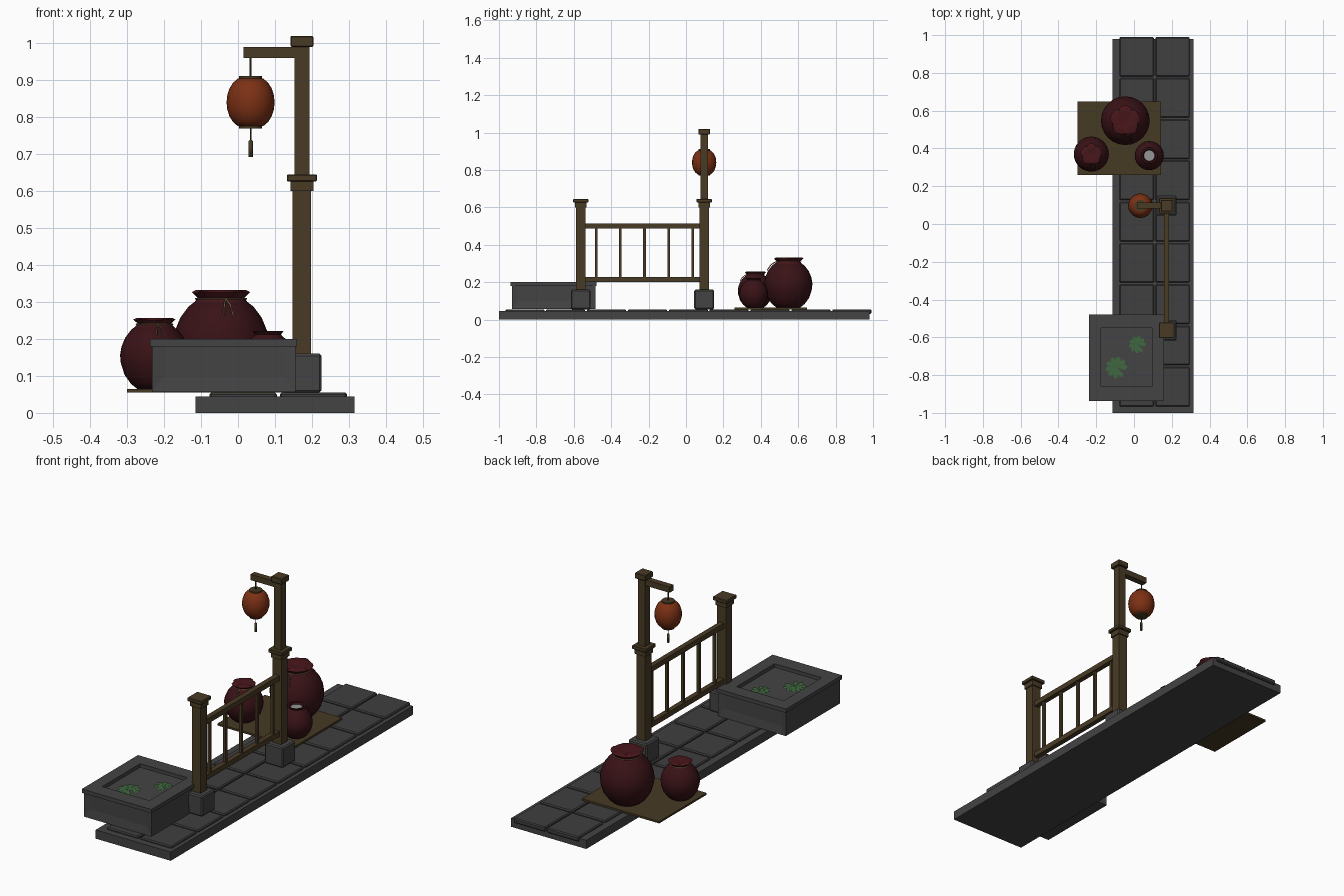
import bpy
import bmesh
from math import pi, sin, cos
from mathutils import Vector

cube = bpy.data.objects.get("Cube")
if cube:
    bpy.data.objects.remove(cube, do_unlink=True)


def material(name, r, g, b):
    m = bpy.data.materials.new(name)
    m.use_nodes = True
    m.diffuse_color = (r, g, b, 1)
    m.node_tree.nodes["Principled BSDF"].inputs["Base Color"].default_value = (r, g, b, 1)
    return m


STONE = material("grey stone", .057, .057, .058)
PAVING = material("paving stone", .05, .05, .05)
WOOD = material("brown wood", .066, .044, .018)
MAT = material("mat wood", .06, .042, .017)
CLAY = material("dark red clay", .04, .006, .008)
CLOTH = material("red cloth", .065, .008, .011)
PAPER = material("orange paper", .2, .03, .007)
LEAF = material("leaf green", .05, .14, .05)
ROPE = material("tan rope", .2, .13, .06)
PALE = material("pale grey", .3, .3, .3)


def finish(name, bm, mat, smooth=False, bevel=0):
    bmesh.ops.recalc_face_normals(bm, faces=bm.faces)
    mesh = bpy.data.meshes.new(name)
    bm.to_mesh(mesh)
    bm.free()
    mesh.materials.append(mat)
    ob = bpy.data.objects.new(name, mesh)
    bpy.context.collection.objects.link(ob)
    if bevel:
        mod = ob.modifiers.new("soft edges", "BEVEL")
        mod.width = bevel
        mod.segments = 1
    if smooth:
        bpy.ops.object.select_all(action="DESELECT")
        ob.select_set(True)
        bpy.context.view_layer.objects.active = ob
        bpy.ops.object.shade_smooth_by_angle(angle=pi / 4)
    return ob


def box_mesh(low, high):
    bm = bmesh.new()
    bmesh.ops.create_cube(bm, size=1)
    low, high = Vector(low), Vector(high)
    for v in bm.verts:
        v.co = (low + high) / 2 + v.co * (high - low)
    return bm


def box(name, low, high, mat, bevel=0):
    return finish(name, box_mesh(low, high), mat, bevel=bevel)


def block(name, x, y, half, z0, z1, mat, bevel=0):
    return box(name, (x - half, y - half, z0), (x + half, y + half, z1), mat, bevel)


def lathe(name, x, y, profile, mat, sides=20, frill=0):
    # frill ripples the radius and height of the outermost ring
    bm = bmesh.new()
    rings = []
    widest = max(r for r, z in profile)
    for r, z in profile:
        ring = []
        for i in range(sides):
            a = 2 * pi * i / sides
            wave = frill * (sin(5 * a) + .5 * cos(8 * a)) if r == widest else 0
            ring.append(bm.verts.new((x + (r + wave) * cos(a), y + (r + wave) * sin(a), z + wave / 2)))
        rings.append(ring)
    for a, b in zip(rings, rings[1:]):
        for i in range(sides):
            j = (i + 1) % sides
            bm.faces.new((a[i], a[j], b[j], b[i]))
    bm.faces.new(rings[0])
    bm.faces.new(rings[-1])
    return finish(name, bm, mat, smooth=True)


def strand(name, points, radius, closed=False):
    curve = bpy.data.curves.new(name, "CURVE")
    curve.dimensions = "3D"
    curve.bevel_depth = radius
    curve.bevel_resolution = 1
    spline = curve.splines.new("POLY")
    spline.points.add(len(points) - 1)
    for p, co in zip(spline.points, points):
        p.co = (*co, 1)
    spline.use_cyclic_u = closed
    curve.materials.append(ROPE)
    ob = bpy.data.objects.new(name, curve)
    bpy.context.collection.objects.link(ob)


# Walkway: base slab and two columns of paving stones
box("walkway_slab", (-.115, -1, 0), (.315, .98, .045), STONE)
pitch = .2185
for row in range(9):
    y = -.966 + row * pitch
    for side, x in (("right", -.077), ("left", .113)):
        box(f"paving_{side}_{row}", (x, y, .03), (x + .182, y + pitch - .01, .055), PAVING, .005)

# Stone basin: panelled body, rim, water and lily pads
bm = box_mesh((-.232, -.93, .056), (.155, -.485, .182))
bm.normal_update()
top = [f for f in bm.faces if f.normal.z > .5]
walls = [f for f in bm.faces if abs(f.normal.z) < .5]
bmesh.ops.inset_region(bm, faces=top, thickness=.05)
for v in top[0].verts:
    v.co.z = .165
bmesh.ops.inset_individual(bm, faces=walls, thickness=.045)
for f in walls:
    for v in f.verts:
        v.co -= f.normal * .006
        v.co.z = .1 if v.co.z < .12 else .182
finish("basin_body", bm, STONE)
for name, low, high in (
        ("front", (-.238, -.937), (.16, -.86)), ("back", (-.238, -.55), (.16, -.478)),
        ("right", (-.238, -.86), (-.175, -.55)), ("left", (.095, -.86), (.16, -.55))):
    box("basin_rim_" + name, (*low, .18), (*high, .2), STONE)
for n, (x, y, r) in enumerate(((-.093, -.76, .058), (.018, -.638, .046))):
    bm = bmesh.new()
    for petal in range(9):
        a = 2 * pi * petal / 9.6
        spread = ((0, 0), (.8, -.3), (1, 0), (.95, .24), (.7, .32))
        bm.faces.new([bm.verts.new((x + r * d * cos(a + t), y + r * d * sin(a + t), .169))
                      for d, t in spread])
    finish(f"lily_pad_{n}", bm, LEAF)

# Fence posts on stone feet
POST_X, FRONT_Y, BACK_Y = .173, -.563, .097
for end, y in (("front", FRONT_Y), ("back", BACK_Y)):
    block(f"{end}_post_foot", POST_X, y, .053, .055, .16, STONE, .006)
    block(f"{end}_post", POST_X, y, .025, .16, .605, WOOD)
    block(f"{end}_post_collar", POST_X, y, .031, .6, .626, WOOD)
    block(f"{end}_post_cap", POST_X, y, .041, .626, .645, WOOD, .003)

# Rails and balusters
for name, z in (("lower", .2), ("upper", .488)):
    box(name + "_rail", (POST_X - .013, FRONT_Y, z), (POST_X + .013, BACK_Y, z + .027), WOOD)
for n in range(5):
    block(f"baluster_{n}", POST_X, -.48 + n * .129, .007, .21, .5, WOOD)

# Lantern pole and arm
block("lantern_pole", POST_X, BACK_Y, .02, .64, .995, WOOD)
block("lantern_pole_cap", POST_X, BACK_Y, .031, .99, 1.02, WOOD, .003)
box("lantern_arm", (.015, BACK_Y - .016, .96), (POST_X, BACK_Y + .016, .99), WOOD)

# Hanging paper lantern
LX = .034
lathe("lantern_cord", LX, BACK_Y, [(.003, .9), (.003, .965)], WOOD, 6)
globe = []
for i in range(9):
    a = (i / 8 - .5) * 2.2
    globe.append((.065 * cos(a) ** .8, .84 + .072 * sin(a)))
lathe("lantern_globe", LX, BACK_Y, globe, PAPER, 20)
lathe("lantern_top_ring", LX, BACK_Y, [(.031, .9), (.031, .911)], WOOD, 16)
lathe("lantern_bottom_ring", LX, BACK_Y, [(.031, .769), (.031, .78)], WOOD, 16)
lathe("tassel_cord", LX, BACK_Y, [(.002, .73), (.002, .77)], WOOD, 6)
lathe("tassel", LX, BACK_Y, [(.006, .692), (.006, .735), (.003, .738)], WOOD, 8)

# Mat under the jars
box("jar_mat", (-.3, .26, .055), (.143, .648, .065), MAT)

# Jars: one outline scaled to each size, as (radius share, height share)
OUTLINE = [(.5, 0), (.68, .07), (.87, .2), (.98, .37), (1, .48), (.96, .6),
           (.85, .73), (.68, .84), (.52, .9), (.46, .94)]
JARS = (("big", -.046, .547, .129, .265), ("medium", -.226, .37, .093, .19))
for name, x, y, r, h in JARS:
    base = .065
    lathe(name + "_jar", x, y, [(r * a, base + h * b) for a, b in OUTLINE], CLAY, 24)
    # Cloth cover gathered at the neck
    cover = [(.55, .89), (.49, .93), (.6, .985), (.52, 1.01), (.2, .985), (.05, .975)]
    lathe(name + "_jar_cover", x, y, [(r * a, base + h * b) for a, b in cover], CLOTH, 24, r * .03)
    # Rope round the neck with two loose ends
    ring = [(x + r * .53 * cos(t * pi / 8), y + r * .53 * sin(t * pi / 8), base + h * .92) for t in range(16)]
    strand(name + "_jar_rope", ring, r * .02, True)
    for side in (-1, 1):
        ends = [(.1, -.53, .92), (.13 + side * .06, -.72, .86), (.16 + side * .1, -.87, .75)]
        strand(f"{name}_rope_end_{side}",
               [(x + r * a, y + r * b, base + h * c) for a, b, c in ends], r * .02)

# Small open jar
r, h = .077, .157
lip = [(.46, .94), (.56, 1), (.44, 1), (.38, .93)]
lathe("small_jar", .081, .362, [(r * a, .065 + h * b) for a, b in OUTLINE + lip], CLAY, 24)
lathe("small_jar_filling", .081, .362, [(r * .37, .21), (r * .37, .214)], PALE, 16)
